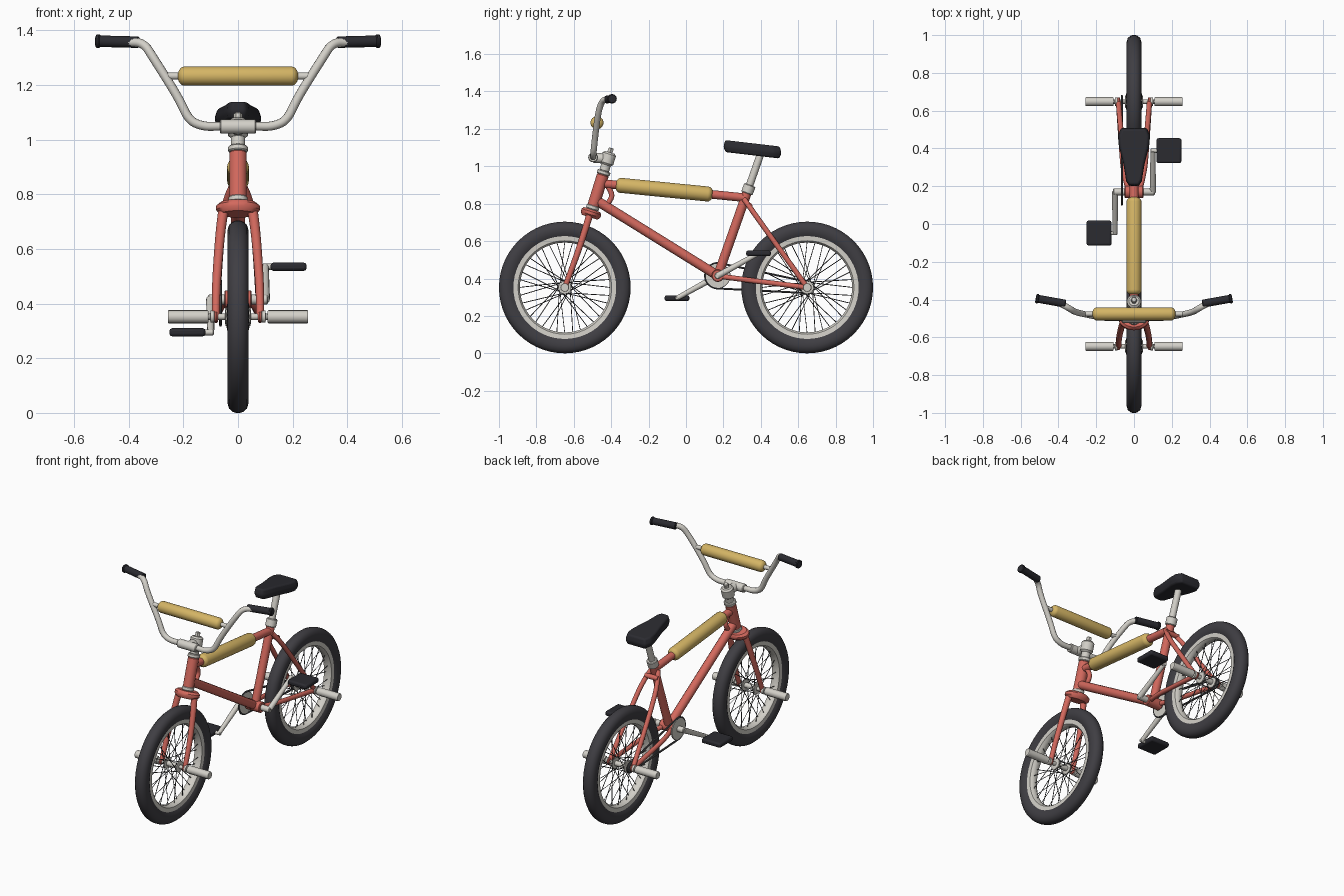
import bpy, bmesh, math
from mathutils import Vector, Matrix

if "Cube" in bpy.data.objects:
    bpy.data.objects.remove(bpy.data.objects["Cube"], do_unlink=True)


def material(name, r, g, b):
    m = bpy.data.materials.new(name)
    m.use_nodes = True
    m.diffuse_color = (r, g, b, 1)
    m.node_tree.nodes["Principled BSDF"].inputs["Base Color"].default_value = (r, g, b, 1)
    return m


RED = material("coral_paint", .65, .14, .11)
SILVER = material("pale_metal", .65, .63, .58)
YELLOW = material("yellow_padding", .66, .46, .13)
RUBBER = material("tyre_rubber", .05, .048, .056)
BLACK = material("black_plastic", .024, .024, .03)
STEEL = material("dark_steel", .07, .07, .075)


def add(name, mesh, mat, angle=40):
    ob = bpy.data.objects.new(name, mesh)
    bpy.context.collection.objects.link(ob)
    mesh.materials.clear()
    mesh.materials.append(mat)
    bpy.ops.object.select_all(action='DESELECT')
    ob.select_set(True)
    bpy.context.view_layer.objects.active = ob
    bpy.ops.object.shade_smooth_by_angle(angle=math.radians(angle))
    return ob


def tube(name, paths, mat, radius, end=1, smooth=False, cyclic=False, res=4):
    """Sweep a round section along one or more paths; end scales the last radius."""
    cu = bpy.data.curves.new(name, 'CURVE')
    cu.dimensions = '3D'
    cu.bevel_depth, cu.bevel_resolution, cu.use_fill_caps = radius, res, True
    for pts in paths:
        sp = cu.splines.new('NURBS' if smooth else 'POLY')
        sp.points.add(len(pts) - 1)
        for i, (p, co) in enumerate(zip(sp.points, pts)):
            p.co = (*co, 1)
            p.radius = 1 + (end - 1) * i / (len(pts) - 1)
        sp.use_cyclic_u = cyclic
        if smooth:
            sp.order_u, sp.use_endpoint_u, sp.resolution_u = 3, True, 5
    tmp = bpy.data.objects.new(name + "_path", cu)
    bpy.context.collection.objects.link(tmp)
    dg = bpy.context.evaluated_depsgraph_get()
    mesh = bpy.data.meshes.new_from_object(tmp.evaluated_get(dg))
    bpy.data.objects.remove(tmp, do_unlink=True)
    return add(name, mesh, mat)


def lathe(name, profile, mat, loc, axis=(1, 0, 0), closed=False, steps=24, widen=1):
    """Revolve (radius, height) points around an axis through loc."""
    bm = bmesh.new()
    vs = [bm.verts.new((r, 0, h)) for r, h in profile]
    pairs = list(zip(vs, vs[1:])) + ([(vs[-1], vs[0])] if closed else [])
    es = [bm.edges.new(p) for p in pairs]
    bmesh.ops.spin(bm, geom=vs + es, cent=(0, 0, 0), axis=(0, 0, 1),
                   angle=2 * math.pi, steps=steps)
    bmesh.ops.remove_doubles(bm, verts=bm.verts, dist=1e-5)
    bmesh.ops.recalc_face_normals(bm, faces=bm.faces)
    bm.transform(Matrix.Translation(loc) @ Matrix.Scale(widen, 4, (1, 0, 0))
                 @ Vector(axis).to_track_quat('Z', 'Y').to_matrix().to_4x4())
    mesh = bpy.data.meshes.new(name)
    bm.to_mesh(mesh)
    bm.free()
    return add(name, mesh, mat)


def rod(name, a, b, r, mat, rim=.004, **kw):
    """Solid cylinder from a to b with softened ends."""
    a, b = Vector(a), Vector(b)
    n = (b - a).length
    return lathe(name, [(0, 0), (r - rim, 0), (r, rim), (r, n - rim), (r - rim, n), (0, n)],
                 mat, a, b - a, **kw)


def mirrored(pts):
    return [pts, [(-x, y, z) for x, y, z in pts]]


# Wheels
HUB_Z, AXLE_Y = .352, .648
for end, y in (("front", -AXLE_Y), ("rear", AXLE_Y)):
    c = Vector((0, y, HUB_Z))
    side = [(.272, .026), (.29, .036), (.315, .039), (.336, .033), (.348, .02), (.352, .007)]
    lathe(end + "_tyre", side + [(r, -h) for r, h in reversed(side)], RUBBER, c,
          closed=True, steps=56)
    lathe(end + "_rim", [(.24, .012), (.25, .026), (.28, .028),
                         (.28, -.028), (.25, -.026), (.24, -.012)], SILVER, c,
          closed=True, steps=56)
    half = [(.016, .02), (.016, .036), (.034, .038), (.034, .046), (.012, .048),
            (.012, .085), (.022, .087), (.022, .1), (.012, .102), (.012, .125), (0, .125)]
    lathe(end + "_hub", [(r, -h) for r, h in reversed(half)] + half, SILVER, c)
    # Crossed spokes
    spokes = []
    for i in range(36):
        s = 1 if i % 2 else -1
        lean = 1.1 if i % 4 < 2 else -1.1
        t = i * math.tau / 36
        spokes.append([c + Vector((s * .042, .03 * math.cos(t + lean), .03 * math.sin(t + lean))),
                       c + Vector((s * .006, .245 * math.cos(t), .245 * math.sin(t)))])
    tube(end + "_spokes", spokes, STEEL, .0022, res=0)
    # Fluted foot pegs
    for s, label in ((1, "left"), (-1, "right")):
        peg = rod(f"{end}_{label}_peg", c + Vector((s * .108, 0, 0)),
                  c + Vector((s * .257, 0, 0)), .024, SILVER, rim=.003, steps=32)
        for v in peg.data.vertices:
            d = v.co - c
            if round(math.atan2(d.z, d.y) / math.tau * 32) % 2 and Vector((d.y, d.z)).length > .022:
                v.co.y, v.co.z = y + d.y * .91, HUB_Z + d.z * .91

# Frame
BB = Vector((0, .17, .415))
HEAD_LOW, HEAD_TOP = Vector((0, -.497, .785)), Vector((0, -.444, .955))
STEER = (HEAD_TOP - HEAD_LOW).normalized()
SEAT_TOP = Vector((0, .33, .87))
rod("head_tube", HEAD_LOW, HEAD_TOP, .032, RED)
tube("top_tube", [[(0, -.44, .907), (0, .315, .832)]], RED, .023)
tube("down_tube", [[(0, -.475, .815), BB]], RED, .026)
tube("seat_tube", [[BB, SEAT_TOP]], RED, .025)
tube("head_gusset", [[(0, -.42, .895), (0, -.395, .86), (0, -.4, .82), (0, -.43, .79)]],
     RED, .014, smooth=True)
tube("seat_stays", mirrored([(.022, .31, .825), (.04, .335, .79), (.065, .42, .67),
                             (.082, AXLE_Y, HUB_Z)]), RED, .014, smooth=True)
tube("seat_stay_bridge", [[(-.045, .34, .79), (.045, .34, .79)]], RED, .015)
tube("chain_stays", mirrored([(.03, .18, .412), (.055, .27, .4), (.066, .4, .383),
                              (.082, AXLE_Y, HUB_Z)]), RED, .014, smooth=True)
rod("bottom_bracket", BB - Vector((.05, 0, 0)), BB + Vector((.05, 0, 0)), .033, RED)
for s, label in ((1, "left"), (-1, "right")):
    rod(label + "_dropout", (s * .074, AXLE_Y, HUB_Z), (s * .088, AXLE_Y, HUB_Z), .023, RED)
    rod(label + "_fork_end", (s * .074, -AXLE_Y, HUB_Z), (s * .088, -AXLE_Y, HUB_Z), .02, RED)

# Fork and headset
lathe("fork_crown", [(0, -.025), (.044, -.025), (.055, -.01), (.055, .006), (.045, .018), (0, .018)],
      RED, HEAD_LOW - STEER * .035, STEER, widen=1.45)
tube("fork_legs", mirrored([(.052, -.512, .75), (.062, -.53, .69), (.074, -.575, .55),
                            (.081, -.615, .44), (.081, -AXLE_Y, HUB_Z)]),
     RED, .019, end=.75, smooth=True)
rod("lower_headset", HEAD_LOW - STEER * .017, HEAD_LOW + STEER * .006, .035, SILVER)
rod("upper_headset", HEAD_TOP, HEAD_TOP + STEER * .022, .036, SILVER)

# Stem
rod("stem_neck", HEAD_TOP + STEER * .02, HEAD_TOP + STEER * .06, .026, SILVER)
rod("stem_body", HEAD_TOP + STEER * .055, HEAD_TOP + STEER * .125, .037, SILVER, rim=.01)
rod("stem_bolt", HEAD_TOP + STEER * .12, HEAD_TOP + STEER * .15, .016, SILVER, steps=6)
tube("stem_arm", [[(0, -.415, 1.04), (0, -.495, 1.046)]], SILVER, .027)
rod("bar_clamp", (-.066, -.497, 1.048), (.066, -.497, 1.048), .026, SILVER)

# Handlebar
half = [(.07, -.497, 1.05), (.125, -.497, 1.048), (.18, -.495, 1.07), (.215, -.487, 1.15),
        (.31, -.468, 1.3), (.345, -.445, 1.355), (.4, -.415, 1.357), (.5, -.397, 1.36)]
tube("handlebar", [[(-x, y, z) for x, y, z in reversed(half)] + half], SILVER, .0165, smooth=True)
tube("crossbar", [[(-.268, -.476, 1.233), (.268, -.476, 1.233)]], SILVER, .013)
for s, label in ((1, "left"), (-1, "right")):
    a, b = Vector((s * .362, -.422, 1.357)), Vector((s * .52, -.394, 1.361))
    rod(label + "_grip", a, b, .021, BLACK)
    rod(label + "_grip_flange", b - (b - a) * .1, b, .025, BLACK)


# Pads
def pad(name, a, b, r):
    a, b = Vector(a), Vector(b)
    n = (b - a).length
    cap = [(r * math.sin(t), r * .7 * (1 - math.cos(t)))
           for t in (math.pi / 2 * i / 5 for i in range(6))]
    lathe(name, cap + [(q, n - h) for q, h in reversed(cap)], YELLOW, a, b - a)


pad("crossbar_pad", (-.221, -.476, 1.233), (.221, -.476, 1.233), .035)
pad("top_tube_pad", (0, -.378, .901), (0, .145, .849), .04)

# Saddle and post
rod("seat_clamp", (0, .325, .855), (0, .342, .9), .032, SILVER)
tube("seat_post", [[(0, .33, .87), (0, .402, 1.075)]], SILVER, .02)
bm = bmesh.new()
edge = [(.026, .2), (.042, .225), (.056, .31), (.083, .42), (.087, .47), (.07, .51)]
edge = edge + [(-x, y) for x, y in reversed(edge)]
rings = []
for drop, shrink in ((.064, .86), (.035, 1), (0, .88)):
    rings.append([bm.verts.new((x * shrink, .36 + (y - .36) * (1 + shrink) / 2,
                                1.14 - (y - .2) * .11 - drop)) for x, y in edge])
for lo, hi in zip(rings, rings[1:]):
    for i in range(len(edge)):
        j = (i + 1) % len(edge)
        bm.faces.new((lo[i], lo[j], hi[j], hi[i]))
bm.faces.new(rings[0])
bm.faces.new(rings[-1])
bmesh.ops.recalc_face_normals(bm, faces=bm.faces)
mesh = bpy.data.meshes.new("saddle")
bm.to_mesh(mesh)
bm.free()
saddle = add("saddle", mesh, BLACK)
bev = saddle.modifiers.new("soft_edges", 'BEVEL')
bev.width, bev.segments, bev.limit_method, bev.angle_limit = .009, 3, 'ANGLE', math.radians(25)

# Cranks and pedals
rod("crank_axle", BB - Vector((.11, 0, 0)), BB + Vector((.11, 0, 0)), .018, SILVER)
for s, label in ((1, "left"), (-1, "right")):
    tip = BB + Vector((s * .1, s * .218, s * .12))
    tube(label + "_crank", [[BB + Vector((s * .1, 0, 0)), tip]], SILVER, .017, end=.75)
    rod(label + "_pedal_pin", tip - Vector((s * .013, 0, 0)), tip + Vector((s * .04, 0, 0)), .011, SILVER)
    bm = bmesh.new()
    bmesh.ops.create_cube(bm, size=1, matrix=Matrix.Translation(tip + Vector((s * .085, 0, 0)))
                          @ Matrix.Diagonal((.132, .132, .03, 1)))
    mesh = bpy.data.meshes.new("pedal")
    bm.to_mesh(mesh)
    bm.free()
    pedal = add(label + "_pedal", mesh, BLACK)
    bev = pedal.modifiers.new("soft_edges", 'BEVEL')
    bev.width, bev.segments = .01, 2

# Chainring, sprocket and chain
CHAIN_X, R1, R2 = -.064, .068, .03
cog = Vector((0, AXLE_Y, HUB_Z))
rod("chainring", BB + Vector((CHAIN_X - .004, 0, 0)), BB + Vector((CHAIN_X + .004, 0, 0)),
    R1, SILVER, rim=.002, steps=36)
rod("sprocket", cog + Vector((CHAIN_X - .004, 0, 0)), cog + Vector((CHAIN_X + .004, 0, 0)),
    R2, STEEL, rim=.002)
d = cog - BB
a, phi = math.atan2(d.z, d.y), math.acos((R1 - R2) / d.length)


def arc(c, r, t0, t1, n=16):
    return [c + Vector((CHAIN_X, r * math.cos(t), r * math.sin(t)))
            for t in (t0 + (t1 - t0) * i / n for i in range(n + 1))]


tube("chain", [arc(BB, R1, a + phi, a + math.tau - phi) + arc(cog, R2, a - phi, a + phi)],
     STEEL, .006, cyclic=True, res=1)
